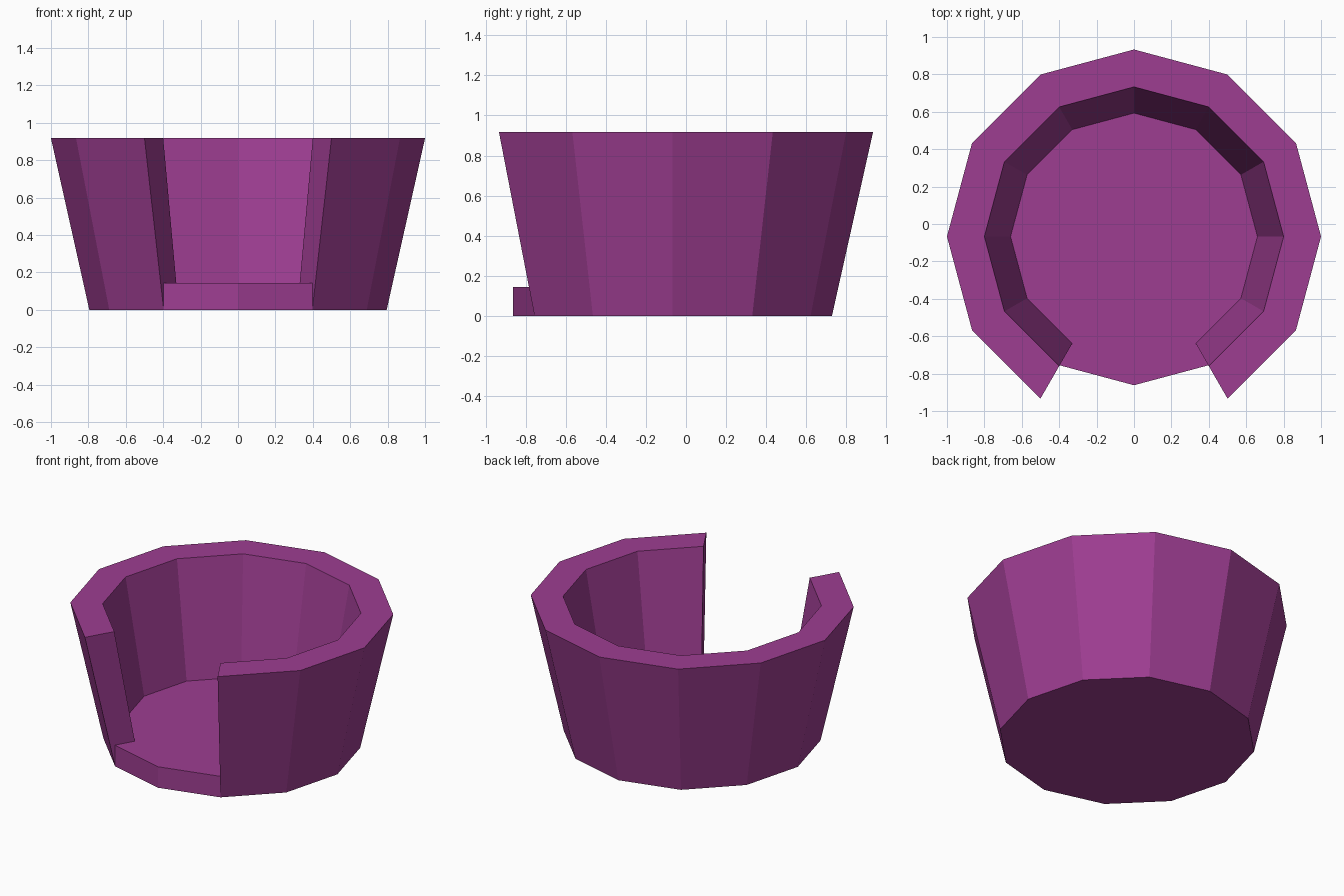
import bpy, bmesh, math

if "Cube" in bpy.data.objects:
    bpy.data.objects.remove(bpy.data.objects["Cube"])

CY = -0.067            # ring centre, offset because the front corner is open
H, FLOOR = 0.917, 0.143
R_TOP, R_BOT = 1.0, 0.795
R_IN_TOP, R_IN_BOT = 0.80, 0.66

mat = bpy.data.materials.new("plum purple")
mat.diffuse_color = (0.34, 0.047, 0.285, 1)
mat.use_nodes = True
mat.node_tree.nodes["Principled BSDF"].inputs["Base Color"].default_value = mat.diffuse_color

bm = bmesh.new()


def vert(i, r, z):
    a = math.radians(-90 + 30 * i)
    return bm.verts.new((r * math.cos(a), CY + r * math.sin(a), z))


# twelve-sided rings; corner 0 is the open front, so the wall spans corners 1 to 11
base = [vert(i, R_BOT, 0) for i in range(12)]
outer = {i: vert(i, R_TOP, H) for i in range(1, 12)}
rim = {i: vert(i, R_IN_TOP, H) for i in range(1, 12)}
inner = {i: vert(i, R_IN_BOT, FLOOR) for i in range(1, 12)}
lip = {i: vert(i, R_BOT, FLOOR) for i in (11, 0, 1)}

# tapered wall: outside, rim, inside
for i in range(1, 11):
    j = i + 1
    bm.faces.new((base[i], base[j], outer[j], outer[i]))
    bm.faces.new((outer[i], outer[j], rim[j], rim[i]))
    bm.faces.new((rim[i], rim[j], inner[j], inner[i]))

# wall ends on both sides of the opening
for i in (1, 11):
    bm.faces.new((outer[i], rim[i], inner[i], lip[i], base[i]))

# front lip, floor and underside
for i, j in ((11, 0), (0, 1)):
    bm.faces.new((base[i], base[j], lip[j], lip[i]))
bm.faces.new([inner[i] for i in range(1, 12)] + [lip[11], lip[0], lip[1]])
bm.faces.new(base[::-1])
bmesh.ops.recalc_face_normals(bm, faces=bm.faces)

mesh = bpy.data.meshes.new("open_tub")
bm.to_mesh(mesh)
bm.free()
mesh.materials.append(mat)
bpy.context.collection.objects.link(bpy.data.objects.new("open_tub", mesh))
